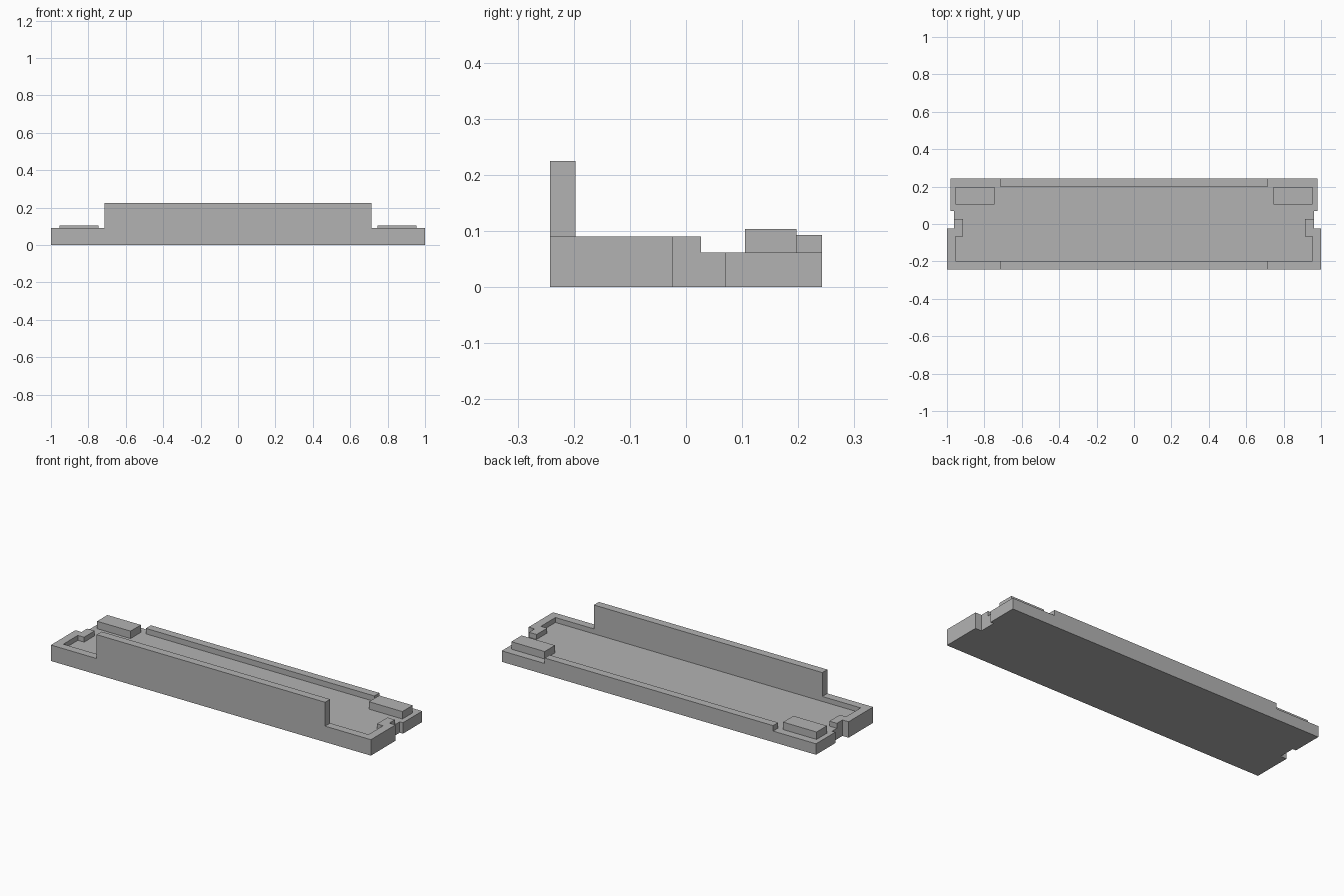
import bpy
import bmesh

cube = bpy.data.objects.get("Cube")
if cube:
    bpy.data.objects.remove(cube, do_unlink=True)

grey = bpy.data.materials.new("plain grey")
grey.use_nodes = True
grey.diffuse_color = (0.45, 0.45, 0.45, 1)
grey.node_tree.nodes["Principled BSDF"].inputs["Base Color"].default_value = grey.diffuse_color

# Shared levels and edges
FLOOR, RIM, WALL, LIP, BLOCK = 0.062, 0.09, 0.225, 0.093, 0.104
FRONT, INNER_FRONT, INNER_BACK, BACK = -0.242, -0.197, 0.197, 0.242
WALL_X = 0.714


def prism(name, outline, z0, z1):
    """Extrude a flat outline from z0 up to z1."""
    bm = bmesh.new()
    face = bm.faces.new([bm.verts.new((x, y, z0)) for x, y in outline])
    top = bmesh.ops.extrude_face_region(bm, geom=[face])["geom"]
    bmesh.ops.translate(bm, vec=(0, 0, z1 - z0),
                        verts=[v for v in top if isinstance(v, bmesh.types.BMVert)])
    bmesh.ops.recalc_face_normals(bm, faces=bm.faces)
    mesh = bpy.data.meshes.new(name)
    bm.to_mesh(mesh)
    bm.free()
    mesh.materials.append(grey)
    obj = bpy.data.objects.new(name, mesh)
    bpy.context.collection.objects.link(obj)
    return obj


def mirrored(half):
    """Close a left-half profile with its mirror image."""
    return half + [(-x, y) for x, y in reversed(half)]


def box(name, x0, x1, y0, y1, z0, z1):
    return prism(name, [(x0, y0), (x1, y0), (x1, y1), (x0, y1)], z0, z1)


# Base plate with a notch at each end
outer = [(1, FRONT), (1, -0.023), (0.962, -0.023)]
base = outer + [(0.962, 0.07), (0.982, 0.07), (0.982, BACK)]
prism("base_plate", mirrored(base), 0, FLOOR)

# Raised rim around the front and ends, hooking inward past the notches
rim = outer + [(0.962, 0.027), (0.915, 0.027), (0.915, -0.067),
               (0.954, -0.067), (0.954, INNER_FRONT)]
prism("front_rim", mirrored(rim), FLOOR, RIM)

# Tall front wall and low back lip
box("front_wall", -WALL_X, WALL_X, FRONT, INNER_FRONT, RIM, WALL)
box("back_lip", -WALL_X, WALL_X, INNER_BACK, BACK, FLOOR, LIP)

# Corner blocks
for side, s in (("left", 1), ("right", -1)):
    box(side + "_corner_block", s * 0.745, s * 0.954, 0.105, INNER_BACK, FLOOR, BLOCK)
